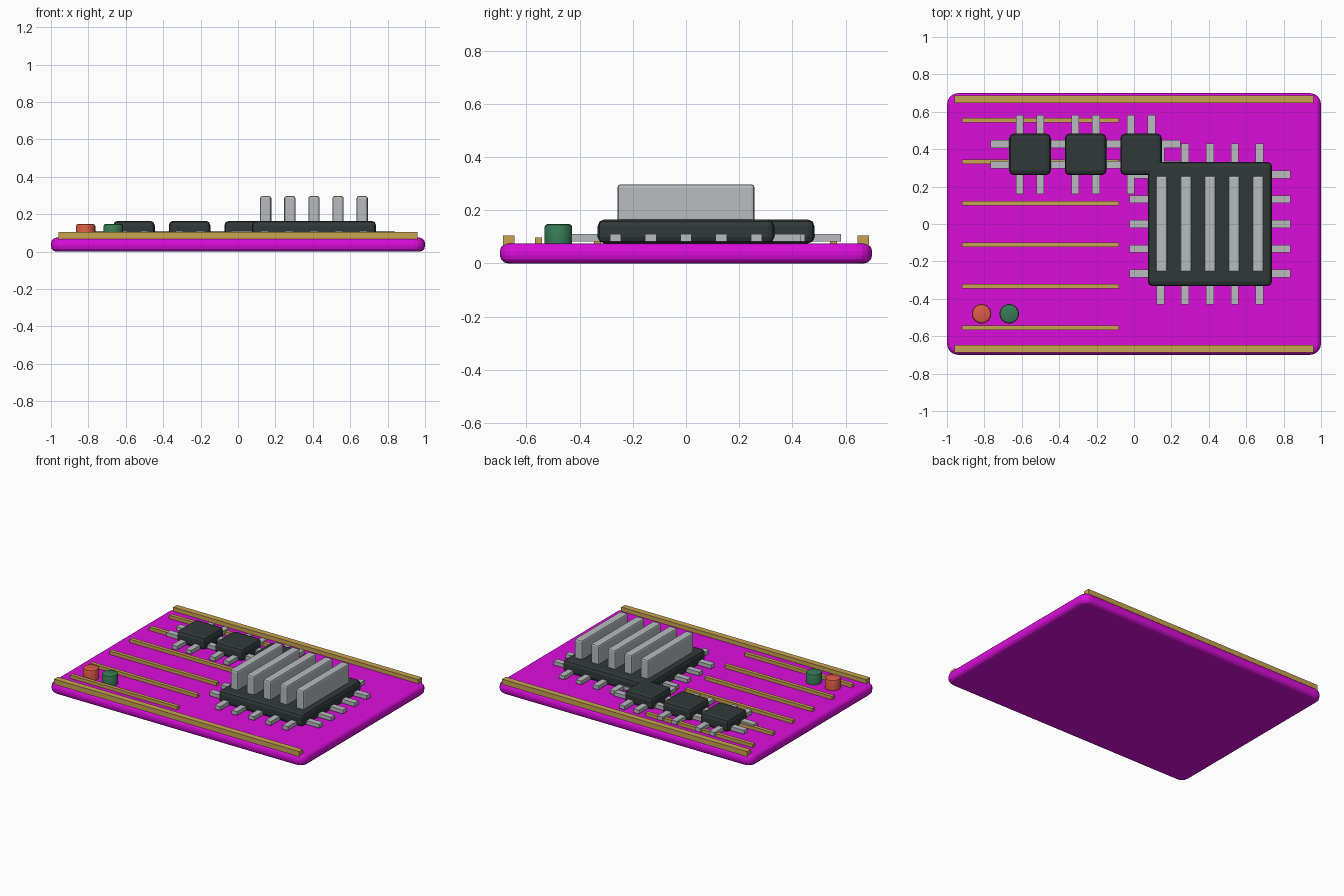
import bpy
import bmesh
from mathutils import Matrix

cube = bpy.data.objects.get("Cube")
if cube:
    bpy.data.objects.remove(cube, do_unlink=True)


def material(name, rgb):
    m = bpy.data.materials.new(name)
    m.use_nodes = True
    m.diffuse_color = (*rgb, 1)
    m.node_tree.nodes["Principled BSDF"].inputs["Base Color"].default_value = (*rgb, 1)
    return m


magenta = material("magenta board", (0.71, 0.004, 0.71))
gold = material("gold", (0.58, 0.37, 0.08))
charcoal = material("charcoal", (0.031, 0.04, 0.04))
silver = material("silver", (0.48, 0.50, 0.53))
red = material("red lamp", (0.70, 0.105, 0.06))
green = material("green lamp", (0.037, 0.20, 0.092))


def finish(bm, name, mat, smooth=False):
    bmesh.ops.recalc_face_normals(bm, faces=bm.faces)
    mesh = bpy.data.meshes.new(name)
    bm.to_mesh(mesh)
    bm.free()
    mesh.materials.append(mat)
    obj = bpy.data.objects.new(name, mesh)
    bpy.context.collection.objects.link(obj)
    if smooth:
        bpy.ops.object.select_all(action="DESELECT")
        obj.select_set(True)
        bpy.context.view_layer.objects.active = obj
        bpy.ops.object.shade_smooth_by_angle()
    return obj


def bevel(bm, edges, width, segments):
    bmesh.ops.bevel(bm, geom=edges, offset=width, segments=segments,
                    profile=0.5, affect="EDGES", clamp_overlap=True)


def box(name, mat, x, y, z, size_x, size_y, top, round_edges=0, segments=2, corner=0):
    """Box centred on x, y and reaching from z to top."""
    bm = bmesh.new()
    place = Matrix.Translation((x, y, (z + top) / 2)) @ Matrix.Diagonal((size_x, size_y, top - z, 1))
    bmesh.ops.create_cube(bm, size=1, matrix=place)
    if corner:
        upright = [e for e in bm.edges
                   if abs(e.verts[0].co.z - e.verts[1].co.z) > 0.01]
        bevel(bm, upright, corner, 4)
        rims = [e for e in bm.edges
                if abs(e.verts[0].co.z - e.verts[1].co.z) < 0.001]
        bevel(bm, rims, round_edges, segments)
    elif round_edges:
        bevel(bm, bm.edges[:], round_edges, segments)
    return finish(bm, name, mat)


def lamp(name, mat, x):
    bm = bmesh.new()
    bmesh.ops.create_cone(bm, cap_ends=True, segments=24, radius1=0.052, radius2=0.052,
                          depth=0.078, matrix=Matrix.Translation((x, -0.48, 0.109)))
    rim = [e for e in bm.edges if min(v.co.z for v in e.verts) > 0.14]
    bevel(bm, rim, 0.012, 2)
    finish(bm, name, mat, smooth=True)


def chip(name, x, y, size, reach, offsets):
    """Square chip body with flat pins crossing out on all four sides."""
    box(name + "_body", charcoal, x, y, 0.075, size, size, 0.165, 0.024, 2)
    length = reach - size / 2 + 0.03
    middle = reach - length / 2
    for i, off in enumerate(offsets):
        for side, s in (("left", 1), ("right", -1)):
            box(f"{name}_{side}_pin_{i + 1}", silver, x + s * middle, y + off,
                0.083, length, 0.042, 0.11)
        for side, s in (("back", 1), ("front", -1)):
            box(f"{name}_{side}_pin_{i + 1}", silver, x + off, y + s * middle,
                0.083, 0.042, length, 0.11)


# Board with rounded corners and rims
box("board", magenta, 0, 0, 0, 2, 1.4, 0.075, 0.03, 3, corner=0.06)

# Edge rails
for side, s in (("back", 1), ("front", -1)):
    box(side + "_rail", gold, 0, s * 0.667, 0.06, 1.92, 0.042, 0.104)

# Circuit traces
for i in range(6):
    box(f"trace_{i + 1}", gold, -0.5, -0.555 + i * 0.222, 0.065, 0.84, 0.026, 0.098)

# Main chip with heat sink fins
steps = range(-2, 3)
chip("main_chip", 0.406, 0, 0.664, 0.431, [k * 0.1325 for k in steps])
for k in steps:
    box(f"heat_sink_fin_{k + 3}", silver, 0.406 + k * 0.129, 0, 0.15,
        0.06, 0.515, 0.297, 0.011, 2)

# Row of small chips
for i in range(3):
    chip(f"small_chip_{i + 1}", -0.556 + i * 0.297, 0.372, 0.222, 0.211, (-0.055, 0.055))

# Indicator lamps
lamp("red_lamp", red, -0.815)
lamp("green_lamp", green, -0.667)
